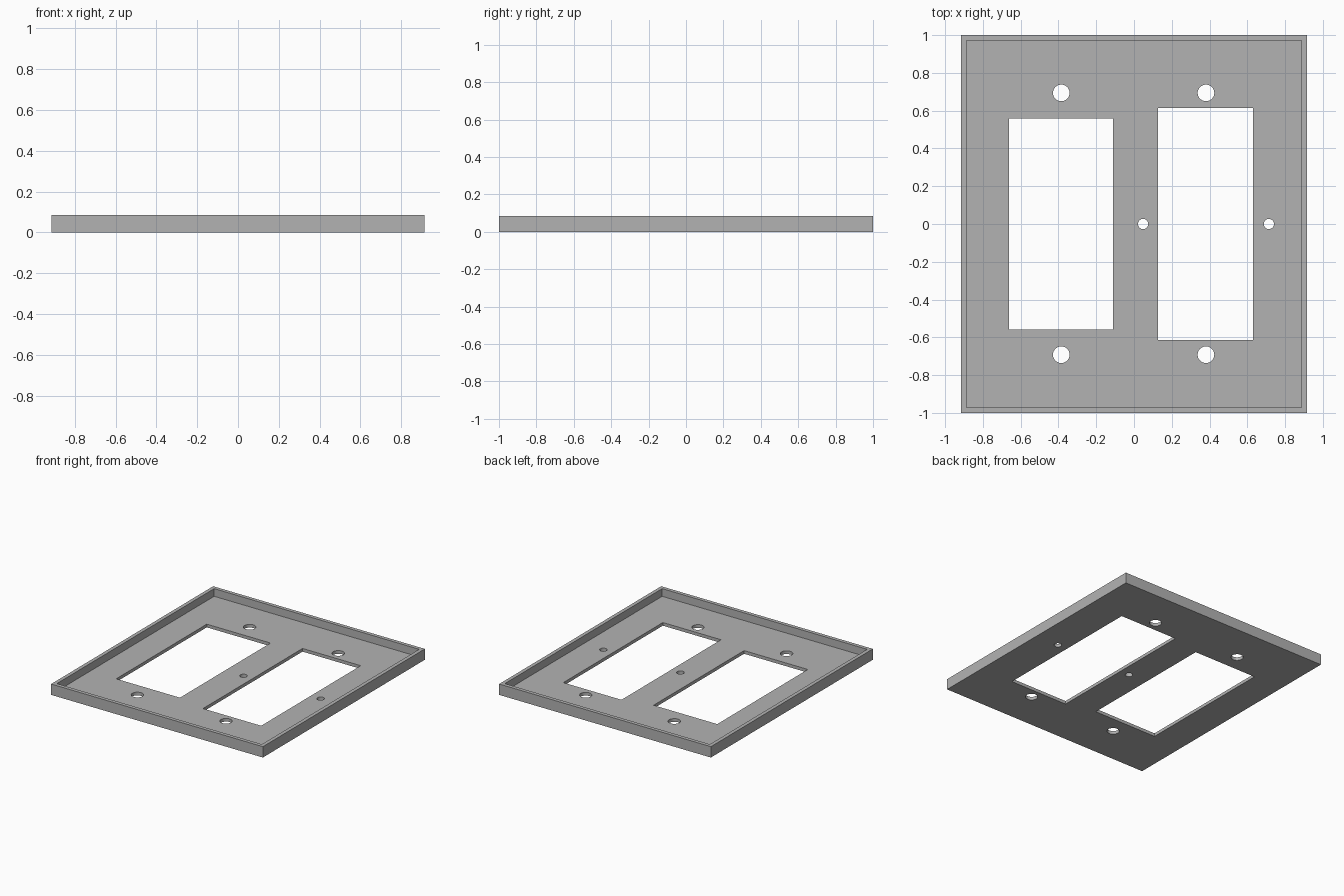
import bpy

cube = bpy.data.objects.get("Cube")
if cube:
    bpy.data.objects.remove(cube, do_unlink=True)

WIDTH, LENGTH, HEIGHT = 1.83, 2.0, 0.085
RIM, FLOOR = 0.029, 0.025

grey = bpy.data.materials.new("plain grey")
grey.use_nodes = True
colour = (0.45, 0.45, 0.45, 1)
grey.diffuse_color = colour
grey.node_tree.nodes["Principled BSDF"].inputs["Base Color"].default_value = colour


def box(name, x, y, z, w, l, h):
    bpy.ops.mesh.primitive_cube_add(size=1, location=(x, y, z))
    ob = bpy.context.object
    ob.name = name
    ob.scale = (w, l, h)
    bpy.ops.object.transform_apply(location=True, scale=True)
    ob.data.materials.append(grey)
    return ob


def drill(name, x, y, radius):
    bpy.ops.mesh.primitive_cylinder_add(vertices=48, radius=radius, depth=1, location=(x, y, 0))
    ob = bpy.context.object
    ob.name = name
    ob.data.materials.append(grey)
    return ob


# Plate body
plate = box("wall_plate", 0, 0, HEIGHT / 2, WIDTH, LENGTH, HEIGHT)

# Shallow recess inside the rim, and the two openings
cutters = [
    box("recess_cutter", 0, 0, FLOOR + 0.5, WIDTH - 2 * RIM, LENGTH - 2 * RIM, 1),
    box("wide_opening_cutter", -0.386, 0, 0, 0.551, 1.118, 1),
    box("tall_opening_cutter", 0.379, 0, 0, 0.503, 1.229, 1),
]

# Screw holes above and below each opening
for x in (-0.385, 0.381):
    for y in (-0.692, 0.694):
        cutters.append(drill("screw_hole_cutter", x, y, 0.044))

# Small holes beside the tall opening
for x in (0.048, 0.714):
    cutters.append(drill("small_hole_cutter", x, 0, 0.027))

# Cut everything out, then discard the cutters
bpy.context.view_layer.objects.active = plate
for cutter in cutters:
    cutter.hide_render = True
    cut = plate.modifiers.new("cut", 'BOOLEAN')
    cut.operation = 'DIFFERENCE'
    cut.solver = 'EXACT'
    cut.object = cutter
    bpy.ops.object.modifier_apply(modifier=cut.name)
    bpy.data.objects.remove(cutter, do_unlink=True)

bpy.ops.object.select_all(action='DESELECT')
plate.select_set(True)
bpy.ops.object.shade_smooth_by_angle()
